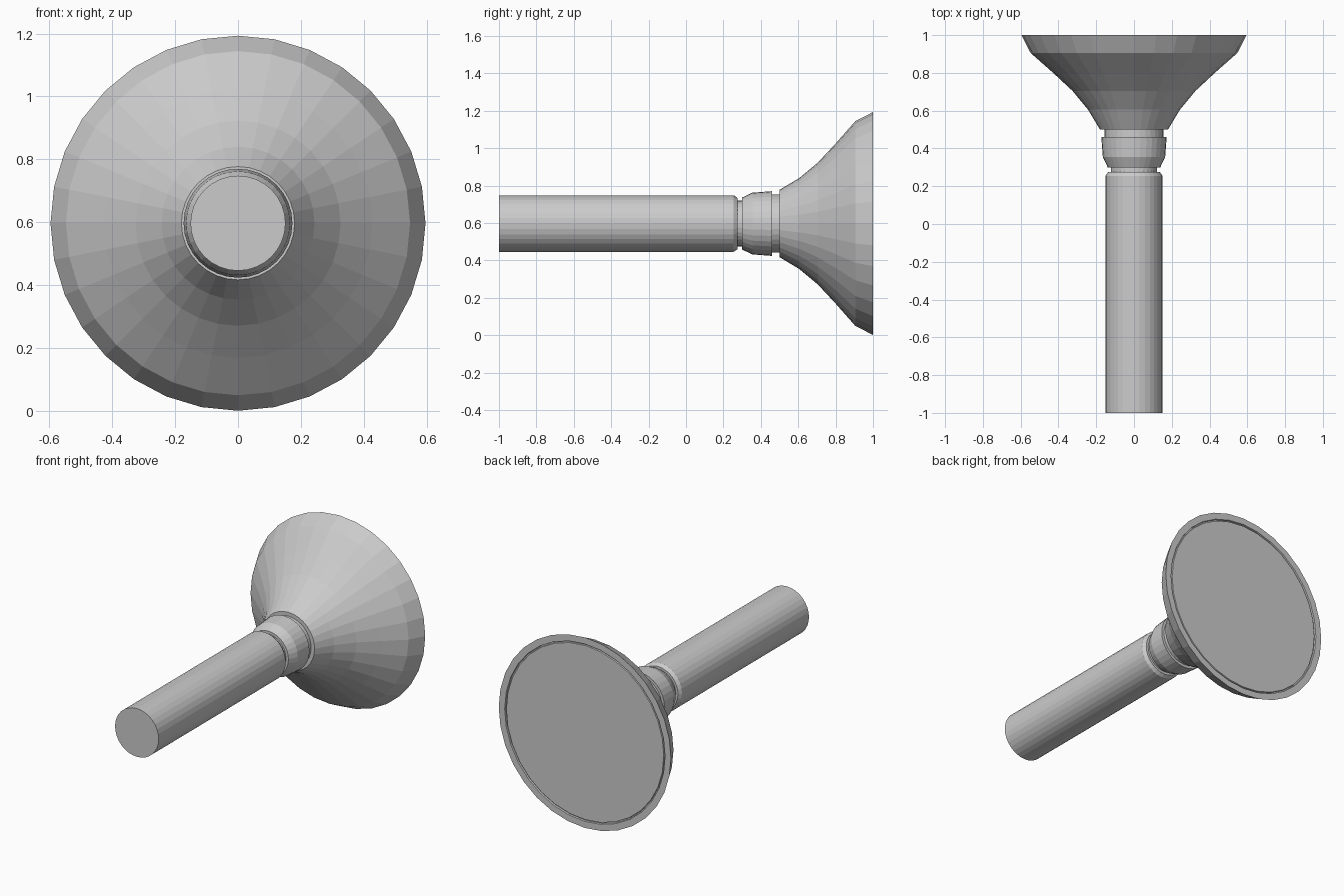
import bpy, bmesh
from math import sin, cos, pi

if "Cube" in bpy.data.objects:
    bpy.data.objects.remove(bpy.data.objects["Cube"])

SIDES = 32
AXIS_Z = 0.597


def lathe(name, profile, cap_start=False, cap_end=False):
    """Revolve (y, radius) points around the long axis, flat shaded."""
    bm = bmesh.new()
    rings = []
    for y, r in profile:
        rings.append([bm.verts.new((r * sin(2 * pi * i / SIDES), y,
                                    AXIS_Z + r * cos(2 * pi * i / SIDES)))
                      for i in range(SIDES)])
    for a, b in zip(rings, rings[1:]):
        for i in range(SIDES):
            j = (i + 1) % SIDES
            bm.faces.new((a[i], a[j], b[j], b[i]))
    if cap_start:
        bm.faces.new(rings[0][::-1])
    if cap_end:
        bm.faces.new(rings[-1])
    bmesh.ops.recalc_face_normals(bm, faces=bm.faces)
    # open parts: make the outer walls face away from the axis
    wall = max(bm.faces, key=lambda f: f.calc_area() if len(f.verts) == 4 else 0)
    c = wall.calc_center_median()
    if wall.normal.x * c.x + wall.normal.z * (c.z - AXIS_Z) < 0:
        bmesh.ops.reverse_faces(bm, faces=bm.faces)
    mesh = bpy.data.meshes.new(name)
    bm.to_mesh(mesh)
    bm.free()
    obj = bpy.data.objects.new(name, mesh)
    bpy.context.collection.objects.link(obj)
    return obj


# Straight handle with chamfered end and a thin neck
lathe("handle", [(-1, 0.151), (0.255, 0.151), (0.275, 0.137),
                 (0.275, 0.122), (0.30, 0.122)], cap_start=True)

# Tapered collar and the second neck
lathe("collar", [(0.30, 0.122), (0.30, 0.139), (0.355, 0.165),
                 (0.46, 0.173), (0.46, 0.156), (0.50, 0.156)])

# Flared bell, flat rim, fine groove and end disc
lathe("bell", [(0.50, 0.156), (0.50, 0.18), (0.605, 0.243), (0.705, 0.326),
               (0.80, 0.428), (0.905, 0.547), (1.0, 0.596),
               (1.0, 0.555), (0.99, 0.553), (0.99, 0.547), (0.998, 0.545)],
      cap_end=True)
